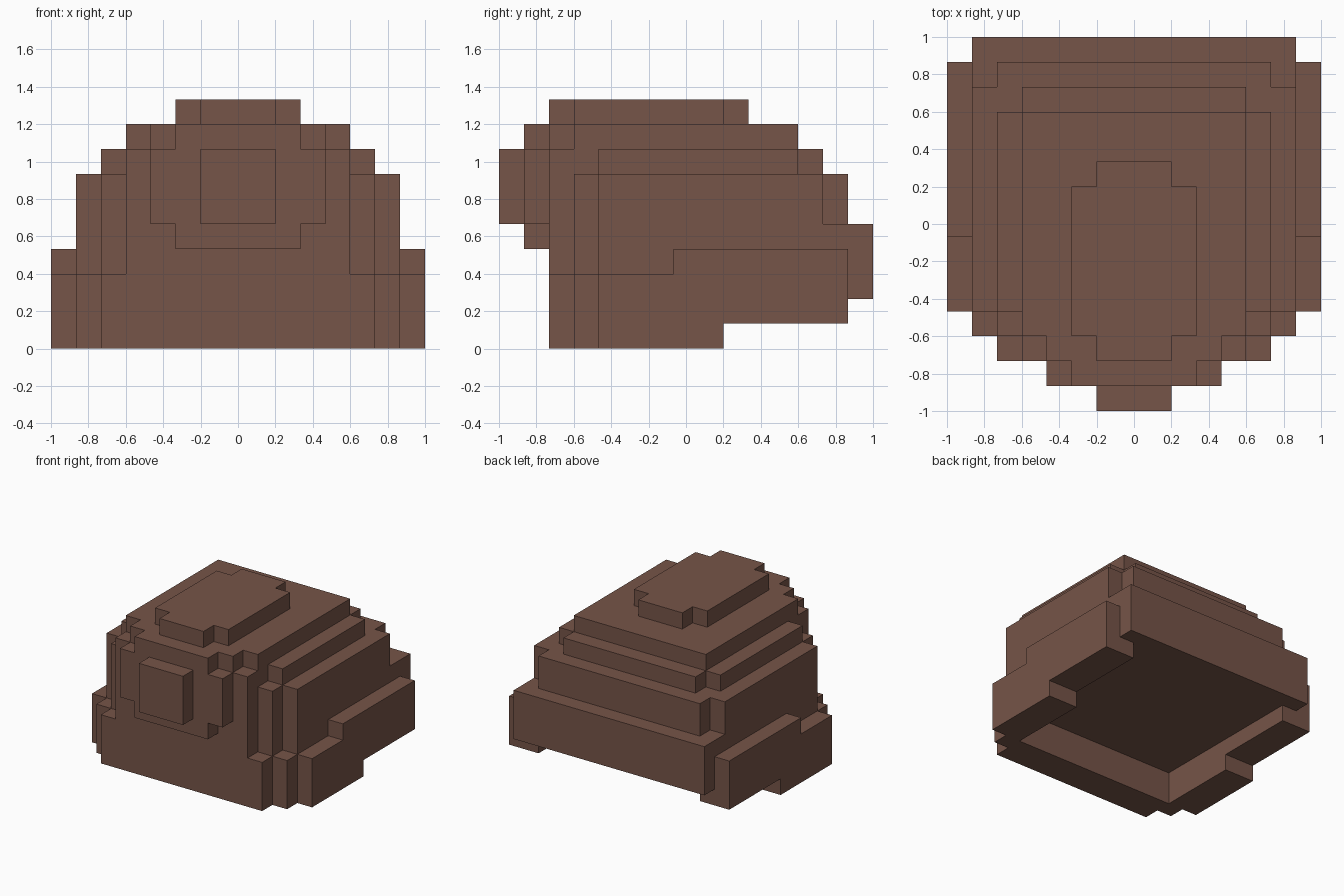
import bpy
import bmesh
import math
from mathutils import Vector

if "Cube" in bpy.data.objects:
    bpy.data.objects.remove(bpy.data.objects["Cube"])

U = 2 / 15  # block size

# Colour
brown = bpy.data.materials.new("brown")
brown.diffuse_color = (0.181, 0.089, 0.065, 1)
brown.use_nodes = True
brown.node_tree.nodes["Principled BSDF"].inputs["Base Color"].default_value = brown.diffuse_color

cells = set()


def block(half, y0, y1, z0, z1, inner=None):
    """Fill a mirrored run of cells; half is the half width, inner leaves a gap between two sides."""
    n = int(half + 0.5)
    start = 0 if inner is None else int(inner + 0.5)
    for i in range(start, n):
        for y in range(y0, y1):
            for z in range(z0, z1):
                cells.add((i, y, z))
                cells.add((-i, y, z))


# Lower front band, stepping out to the sides
block(5.5, 2, 4, 0, 3)
block(6.5, 3, 4, 0, 3)

# Side arms around the open underside
block(7.5, 4, 9, 0, 3, inner=5.5)
block(7.5, 9, 14, 1, 3, inner=5.5)
block(7.5, 4, 14, 2, 3)
block(7.5, 7, 14, 3, 4)

# Back band
block(6.5, 13, 15, 2, 5)

# Main body with stepped front corners
block(4.5, 2, 13, 3, 8)
block(5.5, 3, 14, 3, 7)
block(6.5, 4, 13, 3, 7)

# Upper tiers
block(5.5, 4, 12, 7, 8)
block(4.5, 3, 12, 8, 9)
block(3.5, 2, 3, 8, 9)

# Top plate
block(2.5, 3, 9, 9, 10)
block(1.5, 2, 10, 9, 10)

# Front bulge
block(3.5, 1, 2, 5, 8)
block(2.5, 1, 2, 4, 9)
block(1.5, 0, 1, 5, 8)

# Outer skin of the filled cells
bm = bmesh.new()
for c in cells:
    centre = Vector((c[0], c[1] - 7, c[2] + 0.5))
    for axis in range(3):
        for sign in (-1, 1):
            near = list(c)
            near[axis] += sign
            if tuple(near) in cells:
                continue
            n = Vector((0, 0, 0))
            n[axis] = sign
            a = Vector((0, 0, 0))
            a[(axis + 1) % 3] = 1
            b = n.cross(a)
            corners = [(-1, -1), (1, -1), (1, 1), (-1, 1)]
            bm.faces.new([bm.verts.new((centre + (n + a * s + b * t) / 2) * U)
                          for s, t in corners])
bmesh.ops.remove_doubles(bm, verts=bm.verts[:], dist=0.001)
bmesh.ops.dissolve_limit(bm, angle_limit=math.radians(1),
                         verts=bm.verts[:], edges=bm.edges[:])

mesh = bpy.data.meshes.new("stepped_shell")
bm.to_mesh(mesh)
bm.free()
mesh.materials.append(brown)
shell = bpy.data.objects.new("stepped_shell", mesh)
bpy.context.collection.objects.link(shell)
